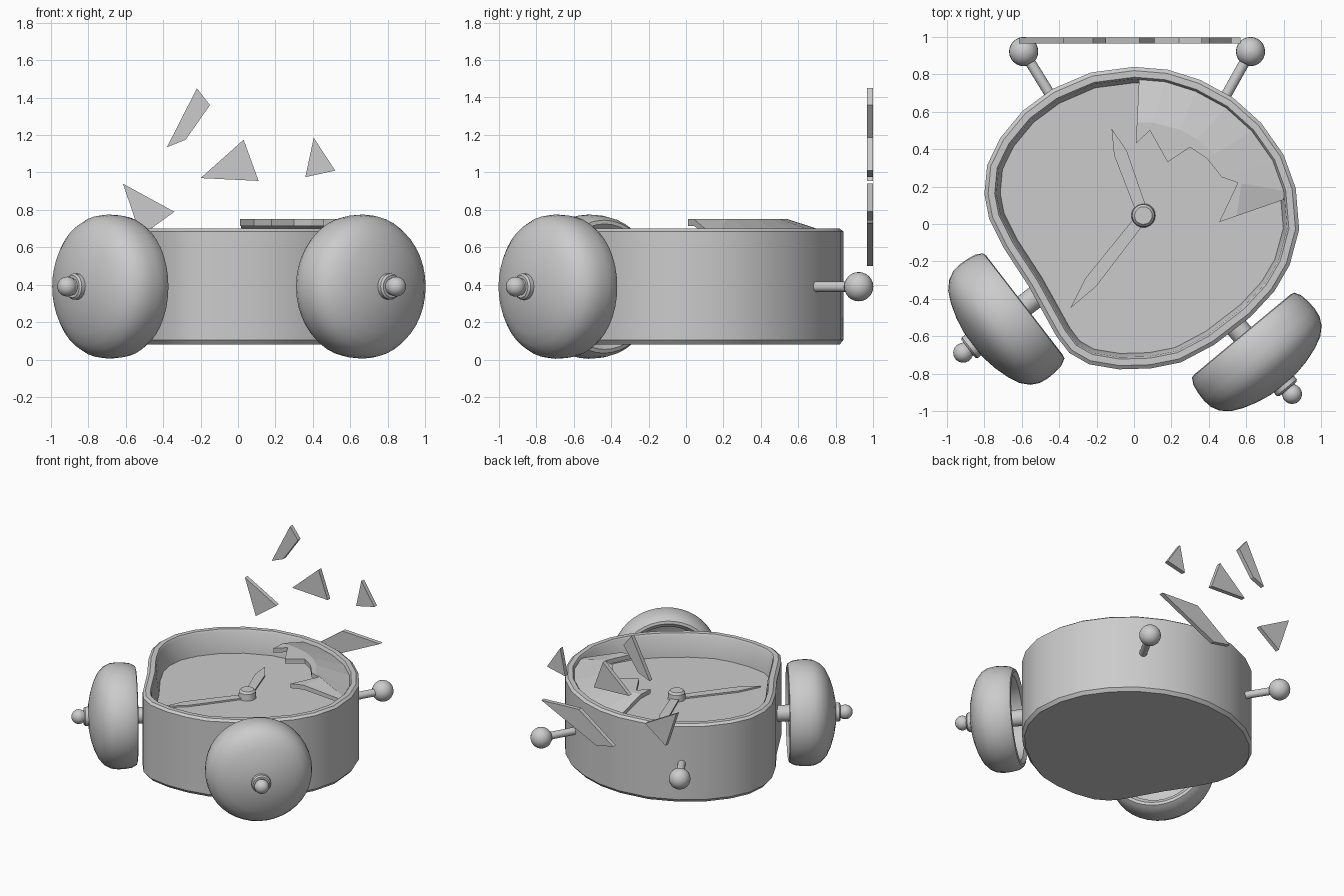
import bpy, bmesh
from math import cos, sin, pi
from mathutils import Vector

if "Cube" in bpy.data.objects:
    bpy.data.objects.remove(bpy.data.objects["Cube"])

def make(name, verts, faces, smooth=True):
    me = bpy.data.meshes.new(name)
    me.from_pydata([tuple(v) for v in verts], [], faces)
    bm = bmesh.new()
    bm.from_mesh(me)
    bmesh.ops.remove_doubles(bm, verts=bm.verts, dist=1e-5)
    bmesh.ops.recalc_face_normals(bm, faces=bm.faces)
    bm.to_mesh(me)
    bm.free()
    ob = bpy.data.objects.new(name, me)
    bpy.context.collection.objects.link(ob)
    if smooth:
        bpy.ops.object.select_all(action='DESELECT')
        ob.select_set(True)
        bpy.context.view_layer.objects.active = ob
        bpy.ops.object.shade_smooth_by_angle(angle=0.6)
    return ob

def loft(name, rings, cap=(True, True), smooth=True):
    n = len(rings[0])
    verts = [v for r in rings for v in r]
    faces = [(k*n+i, k*n+(i+1) % n, (k+1)*n+(i+1) % n, (k+1)*n+i)
             for k in range(len(rings)-1) for i in range(n)]
    if cap[0]:
        faces.append(tuple(range(n)))
    if cap[1]:
        faces.append(tuple(range((len(rings)-1)*n, len(rings)*n)))
    return make(name, verts, faces, smooth)

def lathe(name, base, axis, profile, n=32, cap=(True, True)):
    # revolve (distance, radius) pairs about an axis
    axis = Vector(axis).normalized()
    q = axis.to_track_quat('Z', 'Y')
    rings = [[Vector(base) + q @ Vector((r*cos(2*pi*i/n), r*sin(2*pi*i/n), d))
              for i in range(n)] for d, r in profile]
    return loft(name, rings, cap)

def ball(name, loc, r):
    steps = 12
    return lathe(name, loc, (0, 0, 1),
                 [(-r*cos(pi*(k+.02)/(steps+.04)), r*sin(pi*(k+.02)/(steps+.04)))
                  for k in range(steps+1)], 24)

def prism(name, pts, h, place):
    # extrude a flat outline; place maps (a, b, depth) to 3D
    n = len(pts)
    verts = [place(a, b, d) for d in (0, h) for a, b in pts]
    faces = [tuple(range(n)), tuple(range(n, 2*n))]
    faces += [(i, (i+1) % n, n+(i+1) % n, n+i) for i in range(n)]
    return make(name, verts, faces, False)

# Warped case outline, clockwise
outline = [Vector(p) for p in [
    (0, .84), (.18, .825), (.355, .77), (.53, .675), (.68, .54), (.8, .37),
    (.865, .19), (.883, -.03), (.832, -.22), (.75, -.36), (.625, -.495), (.43, -.645),
    (.25, -.74), (.09, -.772), (-.08, -.777), (-.24, -.75), (-.345, -.69),
    (-.415, -.6), (-.565, -.33), (-.695, -.13), (-.775, .03), (-.8, .16),
    (-.785, .315), (-.715, .46), (-.595, .605), (-.44, .72), (-.23, .81)]]

def inset(d):
    out = []
    for i, p in enumerate(outline):
        t = (outline[(i+1) % len(outline)] - outline[i-1]).normalized()
        out.append(p + Vector((t.y, -t.x))*d)
    return out

# Case with recessed dial
loft("clock_case", [[(p.x, p.y, z) for p in inset(d)] for d, z in [
    (.02, .08), (0, .105), (0, .685), (.02, .70), (.055, .70), (.065, .685), (.085, .52)]])

# Hub and hands
C = Vector((.05, .045))
lathe("hand_hub", (C.x, C.y, .515), (0, 0, 1), [(0, .065), (.055, .06), (.07, .047)], 20)
for name, tip, z in [("minute_hand", (-.34, -.45), .522), ("hour_hand", (-.12, .51), .528)]:
    v = Vector(tip) - C
    s = Vector((-v.y, v.x)).normalized()
    prof = [(.05, -.03), (.72, -.036), (1, 0), (.72, .036), (.05, .03)]
    prism(name, [tuple(C + v*a + s*b) for a, b in prof], .012,
          lambda a, b, d, z=z: (a, b, z+d))

# Remaining broken glass, from jagged edge out to the rim
jag = [Vector(p) for p in [(.01, .43), (.085, .50), (.18, .33), (.30, .41),
                           (.39, .35), (.47, .25), (.555, .22), (.455, .01)]]
rim = inset(.062)
arc = [Vector((.027, .775))] + rim[1:7] + [Vector((.80, .13))]
sections = []
for a, b in zip(jag, arc):
    r0, r1 = (a-C).length, (b-C).length
    m = a.lerp(b, max(.08, (.5-r0)/(r1-r0)))
    sections.append([(a, .75), (m, .75), (b, .675), (b, .645), (m, .715), (a, .715)])
loft("broken_glass", [[(p.x, p.y, z) for p, z in s] for s in sections], smooth=False)

# Flying glass shards
shards = [[(-.22, 1.45), (-.15, 1.36), (-.28, 1.175), (-.38, 1.135)],
          [(.03, 1.175), (.11, .955), (-.2, .97)],
          [(.405, 1.185), (.52, 1.01), (.36, .975)],
          [(-.615, .94), (-.34, .79), (-.52, .66)],
          [(.57, .73), (.24, .745), (-.06, .53), (.09, .5)]]
for i, pts in enumerate(shards):
    prism(f"glass_shard_{i+1}", pts, .033, lambda a, b, d: (a, .965+d, b))

# Bells with stems and finials
Z = .39
for side, base, axis in [("left", (-.585, -.435, Z), (-.79, -.61, 0)),
                         ("right", (.58, -.59, Z), (.64, -.77, 0))]:
    lathe(side+"_bell", base, axis, [
        (.31, .02), (.295, .15), (.25, .25), (.16, .28), (.06, .29),
        (.02, .305), (0, .335), (.005, .355), (.04, .375), (.09, .383), (.14, .385),
        (.19, .378), (.235, .355), (.275, .312), (.305, .25), (.33, .17), (.345, .09),
        (.35, .02)], 40)
    lathe(side+"_bell_stem", base, axis, [(-.16, .06), (.33, .06)], 20)
    lathe(side+"_bell_nut", base, axis, [(.33, .07), (.37, .07), (.38, .06), (.38, .045), (.41, .045)], 20)
    c = Vector(base) + Vector(axis).normalized()*.415
    ball(side+"_bell_finial", c, .053)

# Legs with ball feet
for side, foot, root in [("left", (-.59, .922, Z), (-.41, .63, Z)),
                         ("right", (.623, .922, Z), (.46, .63, Z))]:
    v = Vector(foot) - Vector(root)
    lathe(side+"_leg", root, v, [(0, .028), (v.length, .028)], 16)
    ball(side+"_foot", foot, .078)
